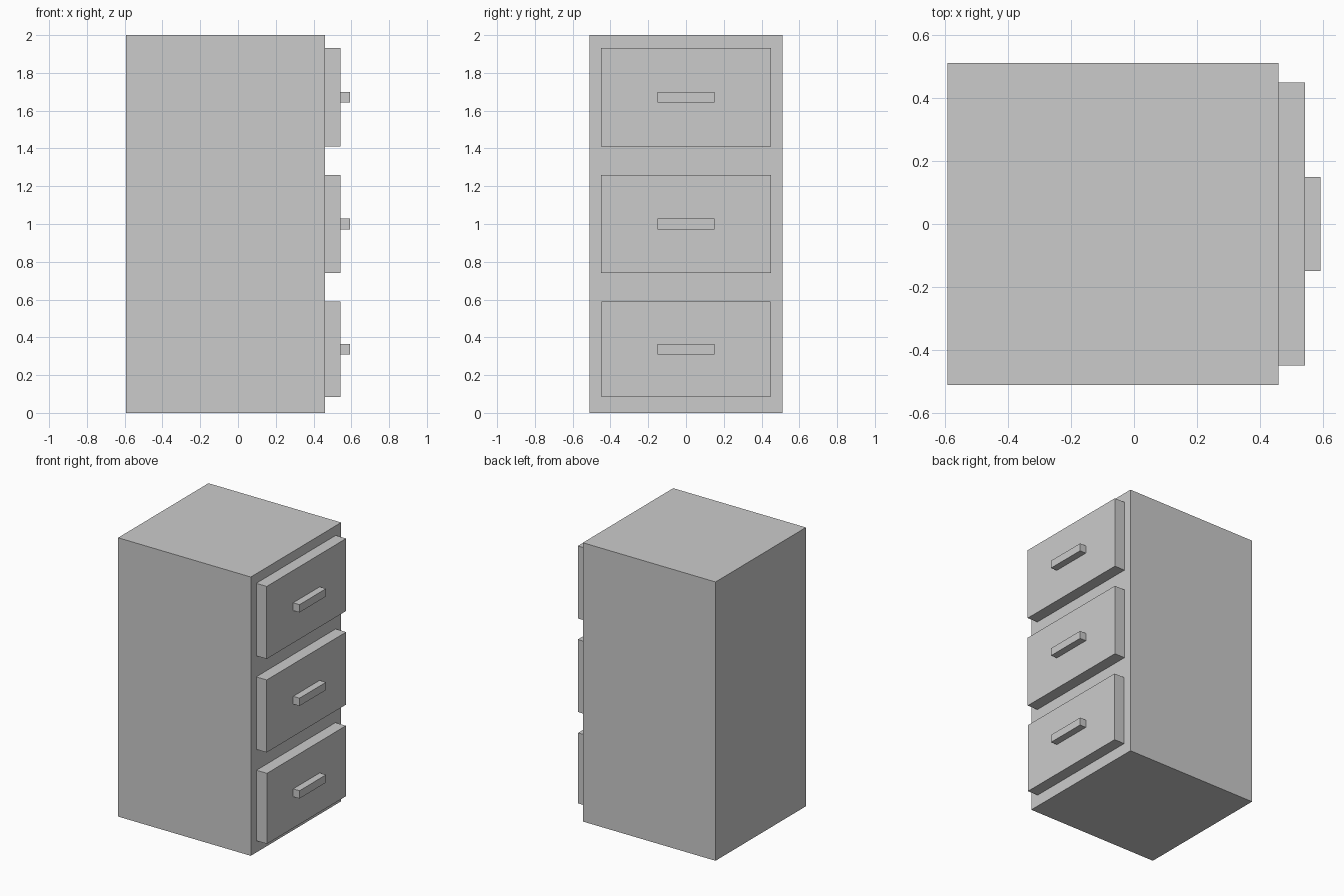
import bpy

if "Cube" in bpy.data.objects:
    bpy.data.objects.remove(bpy.data.objects["Cube"])


def box(name, x, y, z):
    """Axis-aligned box from (min, max) ranges."""
    bpy.ops.mesh.primitive_cube_add(size=1, location=[(a + b) / 2 for a, b in (x, y, z)])
    ob = bpy.context.object
    ob.name = name
    ob.scale = [b - a for a, b in (x, y, z)]
    bpy.ops.object.transform_apply(location=False, rotation=False, scale=True)
    return ob


BODY_FRONT, DRAWER_FRONT, HANDLE_FRONT = 0.46, 0.543, 0.593

# Cabinet body
box("cabinet_body", (-0.593, BODY_FRONT), (-0.512, 0.512), (0, 2))

# Three drawers facing +x, each with a bar handle (the bottom one is slightly smaller)
drawers = [("bottom", 0.336, 0.447, 0.253),
           ("middle", 1.0, 0.45, 0.26),
           ("top", 1.671, 0.45, 0.26)]
for label, z, half_w, half_h in drawers:
    box(f"{label}_drawer_front", (BODY_FRONT, DRAWER_FRONT),
        (-half_w, half_w), (z - half_h, z + half_h))
    box(f"{label}_drawer_handle", (DRAWER_FRONT, HANDLE_FRONT),
        (-0.15, 0.15), (z - 0.028, z + 0.028))
